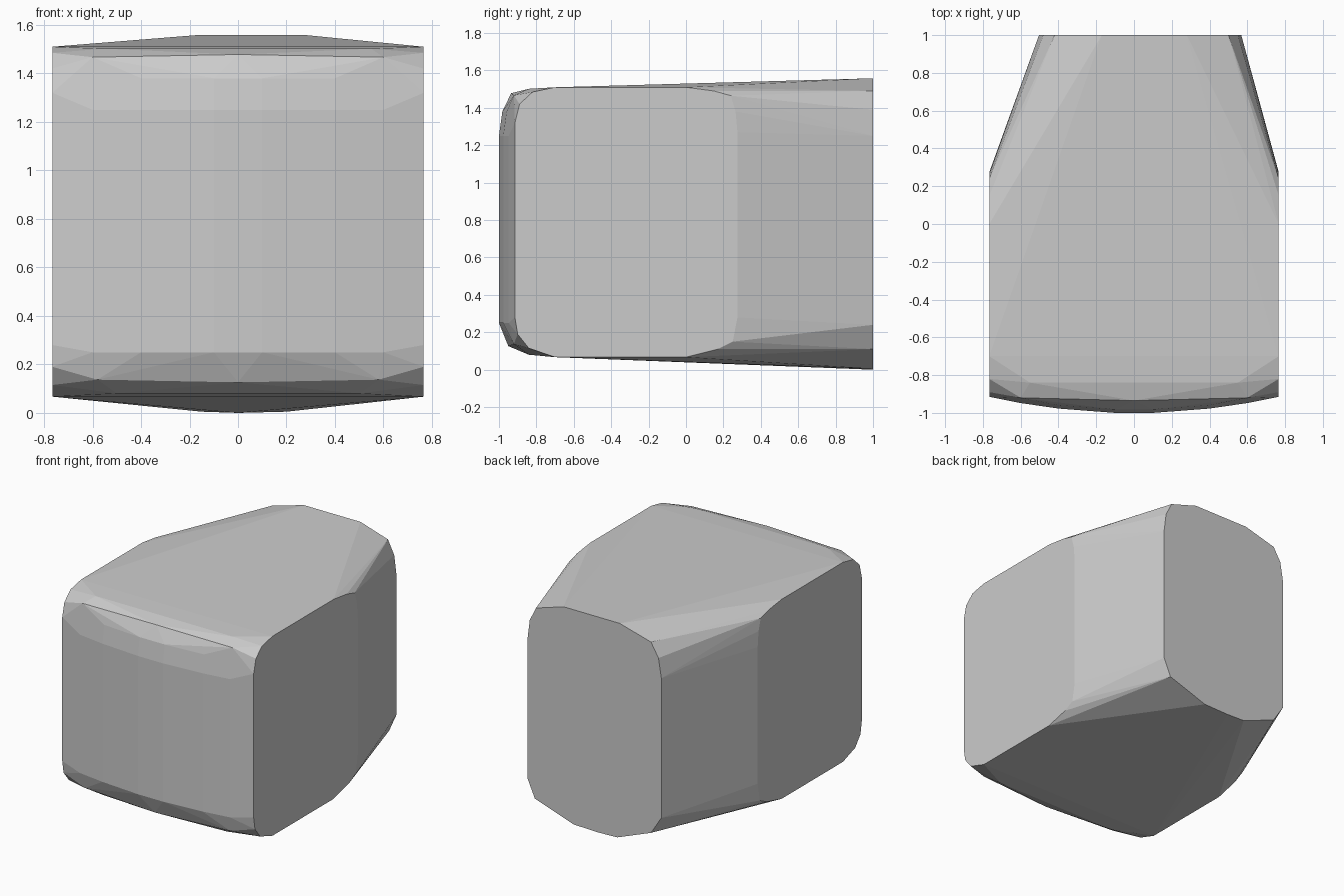
import bpy, bmesh
from math import radians

if "Cube" in bpy.data.objects:
    bpy.data.objects.remove(bpy.data.objects["Cube"])

W = 0.766
bm = bmesh.new()

# rounded outline of the flat side panels (y, z)
side = [(-0.7, 1.51), (0.0, 1.51), (0.15, 1.49), (0.24, 1.465), (0.265, 1.38), (0.275, 1.27),
        (0.275, 0.28), (0.25, 0.15), (0.17, 0.11), (0.0, 0.067), (-0.7, 0.067),
        (-0.84, 0.115), (-0.9, 0.19), (-0.915, 0.28), (-0.915, 1.32), (-0.89, 1.42), (-0.82, 1.485)]
for s in (-1, 1):
    for y, z in side:
        bm.verts.new((s * W, y, z))

# tapered back panel outline (x, z)
back = [(-0.17, 1.558), (0.28, 1.558), (0.50, 1.49), (0.55, 1.39), (0.568, 1.25),
        (0.568, 0.24), (0.51, 0.11), (0.2, 0.005), (0.0, 0.0), (-0.15, 0.005), (-0.42, 0.11),
        (-0.503, 0.24), (-0.503, 1.25), (-0.48, 1.39), (-0.42, 1.49)]
for x, z in back:
    bm.verts.new((x, 1.0, z))

# bowed front: bow (x, y) repeated at heights, set back towards top and bottom
bow = [(0.1, -1.0), (0.4, -0.977), (0.6, -0.948)]
levels = [(0.25, 0), (1.25, 0), (1.38, 0.018)]
for s in (-1, 1):
    for x, y in bow:
        for z, inset in levels:
            bm.verts.new((s * x, y + inset, z))

# rounded top and bottom front edges (x, y, z)
for x, y, z in [(0.0, -0.935, 1.478), (0.6, -0.92, 1.467), (0.55, -0.84, 1.502),
                (0.0, -0.95, 0.126), (0.58, -0.92, 0.137), (0.5, -0.84, 0.08)]:
    for s in (-1, 1):
        bm.verts.new((s * x, y, z))

bmesh.ops.remove_doubles(bm, verts=bm.verts, dist=0.001)
res = bmesh.ops.convex_hull(bm, input=bm.verts)
loose = [v for v in bm.verts if not v.link_faces]
bmesh.ops.delete(bm, geom=loose, context='VERTS')
bmesh.ops.dissolve_limit(bm, angle_limit=radians(1), verts=bm.verts, edges=bm.edges)
bmesh.ops.recalc_face_normals(bm, faces=bm.faces)

mesh = bpy.data.meshes.new("rounded_block")
bm.to_mesh(mesh)
bm.free()
block = bpy.data.objects.new("rounded_block", mesh)
bpy.context.collection.objects.link(block)
